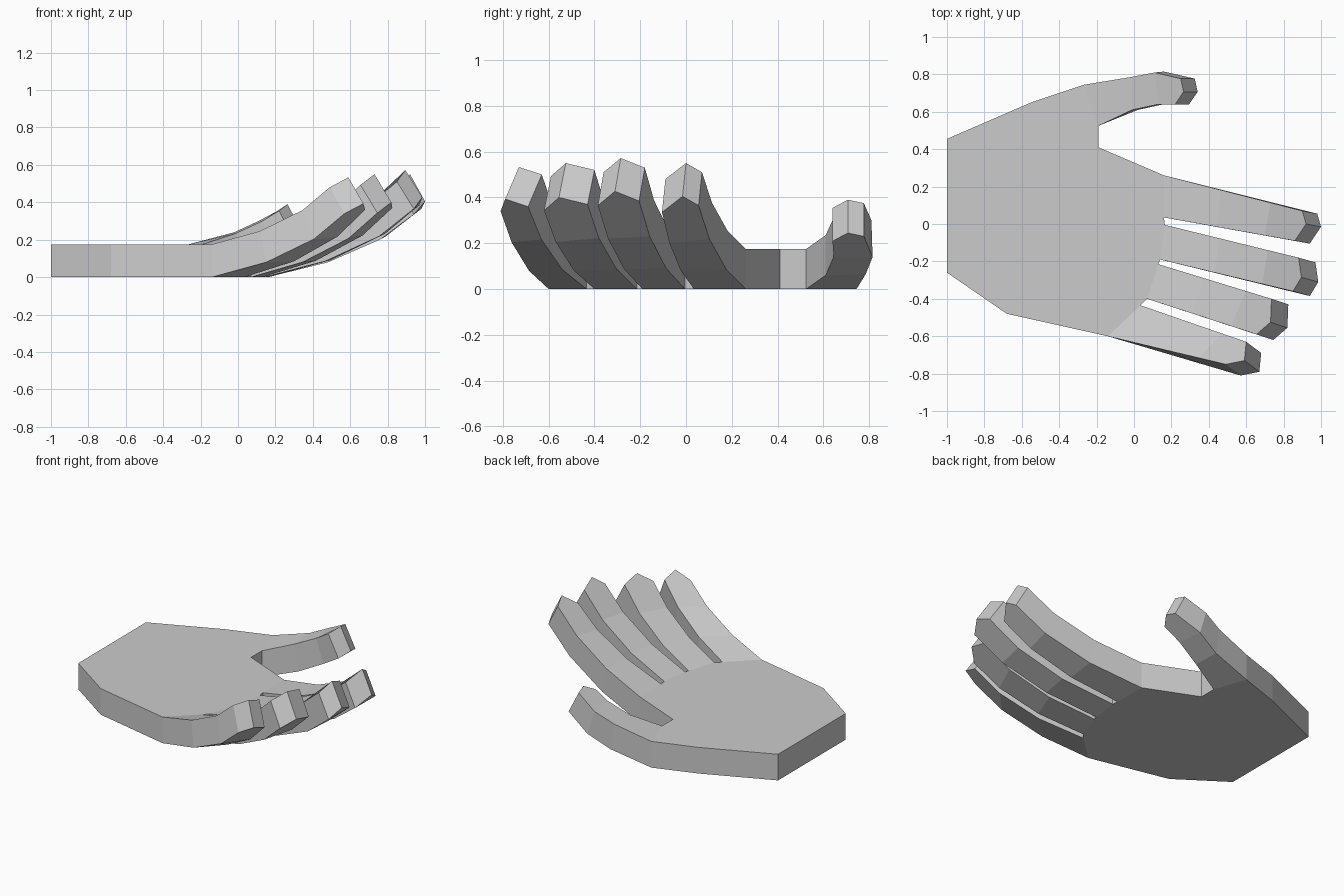
import bpy, bmesh
from mathutils import Vector

if "Cube" in bpy.data.objects:
    bpy.data.objects.remove(bpy.data.objects["Cube"])

THICK = 0.175
bm = bmesh.new()


def face(*pts):
    bm.faces.new([bm.verts.new(p) for p in pts])


def wall(a, b):
    face((*a, 0), (*b, 0), (*b, THICK), (*a, THICK))


def digit(top_l, top_r, low_l, low_r, top_mid, low_mid):
    """Skin four lengthwise rails and close them with a pointed two-facet tip."""
    n = len(top_l) - 1
    for i in range(n):
        j = i + 1
        last = i == n - 1
        face(top_l[i], top_l[j], *([top_mid] if last else []), top_r[j], top_r[i])
        face(low_l[i], low_l[j], *([low_mid] if last else []), low_r[j], low_r[i])
        face(top_l[i], top_l[j], low_l[j], low_l[i])
        face(top_r[i], top_r[j], low_r[j], low_r[i])
    face(top_l[n], top_mid, low_mid, low_l[n])
    face(top_r[n], top_mid, low_mid, low_r[n])


def curl(base, tip):
    """Rail from the palm to the tip, bending upwards at two knuckles."""
    a, b = Vector(base), Vector(tip)
    steps = ((0, 0), (0.41, 0.235), (0.77, 0.6), (1, 1))
    return [(a.x + (b.x - a.x) * s, a.y + (b.y - a.y) * s, a.z + (b.z - a.z) * h)
            for s, h in steps]


# Fingers: base left, base right, upper tip (left, middle, right), offset to lower tip
fingers = [
    ((0.16, 0.26), (0.16, 0.035),
     (0.90, 0.07, 0.51), (0.92, 0.0, 0.55), (0.86, -0.09, 0.48), (0.08, -0.015, -0.145)),
    ((0.165, -0.005), (0.14, -0.19),
     (0.88, -0.18, 0.53), (0.895, -0.285, 0.572), (0.85, -0.36, 0.51), (0.09, -0.025, -0.145)),
    ((0.13, -0.215), (0.07, -0.40),
     (0.735, -0.40, 0.52), (0.73, -0.525, 0.55), (0.655, -0.59, 0.493), (0.09, -0.03, -0.15)),
    ((0.035, -0.435), (-0.14, -0.60),
     (0.60, -0.63, 0.50), (0.59, -0.73, 0.533), (0.49, -0.75, 0.48), (0.08, -0.06, -0.14)),
]
for left, right, tl, tm, tr, off in fingers:
    off = Vector(off)
    digit(curl((*left, THICK), tl), curl((*right, THICK), tr),
          curl((*left, 0), Vector(tl) + off), curl((*right, 0), Vector(tr) + off),
          tm, Vector(tm) + off)

# Thumb
outer = [(-0.265, 0.745, THICK), (-0.02, 0.785, 0.24), (0.11, 0.81, 0.30), (0.25, 0.777, 0.375)]
inner = [(-0.19, 0.525, THICK), (-0.01, 0.61, 0.235), (0.13, 0.64, 0.30), (0.22, 0.64, 0.354)]
drops = [Vector(d) for d in
         ((0, 0, -THICK), (0.03, 0, -0.175), (0.05, 0.005, -0.16), (0.075, 0, -0.145))]
mid = Vector((0.265, 0.707, 0.39))
digit(outer, inner,
      [Vector(p) + d for p, d in zip(outer, drops)],
      [Vector(p) + d for p, d in zip(inner, drops)], mid, mid + drops[-1])

# Palm: flat slab with walls only where no digit joins
wrist = [(-0.14, -0.60), (-0.68, -0.48), (-1, -0.26), (-1, 0.455), (-0.55, 0.65), (-0.265, 0.745)]
crotch = [(-0.19, 0.525), (-0.19, 0.41), (0.16, 0.26)]
knuckles = [p for f in fingers for p in f[:2]]
outline = wrist + crotch[:2] + knuckles[:-1]
for z in (0, THICK):
    face(*[(x, y, z) for x, y in outline])
for path in [wrist, crotch] + [knuckles[i:i + 2] for i in (1, 3, 5)]:
    for a, b in zip(path, path[1:]):
        wall(a, b)

bmesh.ops.remove_doubles(bm, verts=bm.verts, dist=0.001)
bmesh.ops.recalc_face_normals(bm, faces=bm.faces)
mesh = bpy.data.meshes.new("hand")
bm.to_mesh(mesh)
bm.free()
bpy.context.collection.objects.link(bpy.data.objects.new("hand", mesh))
